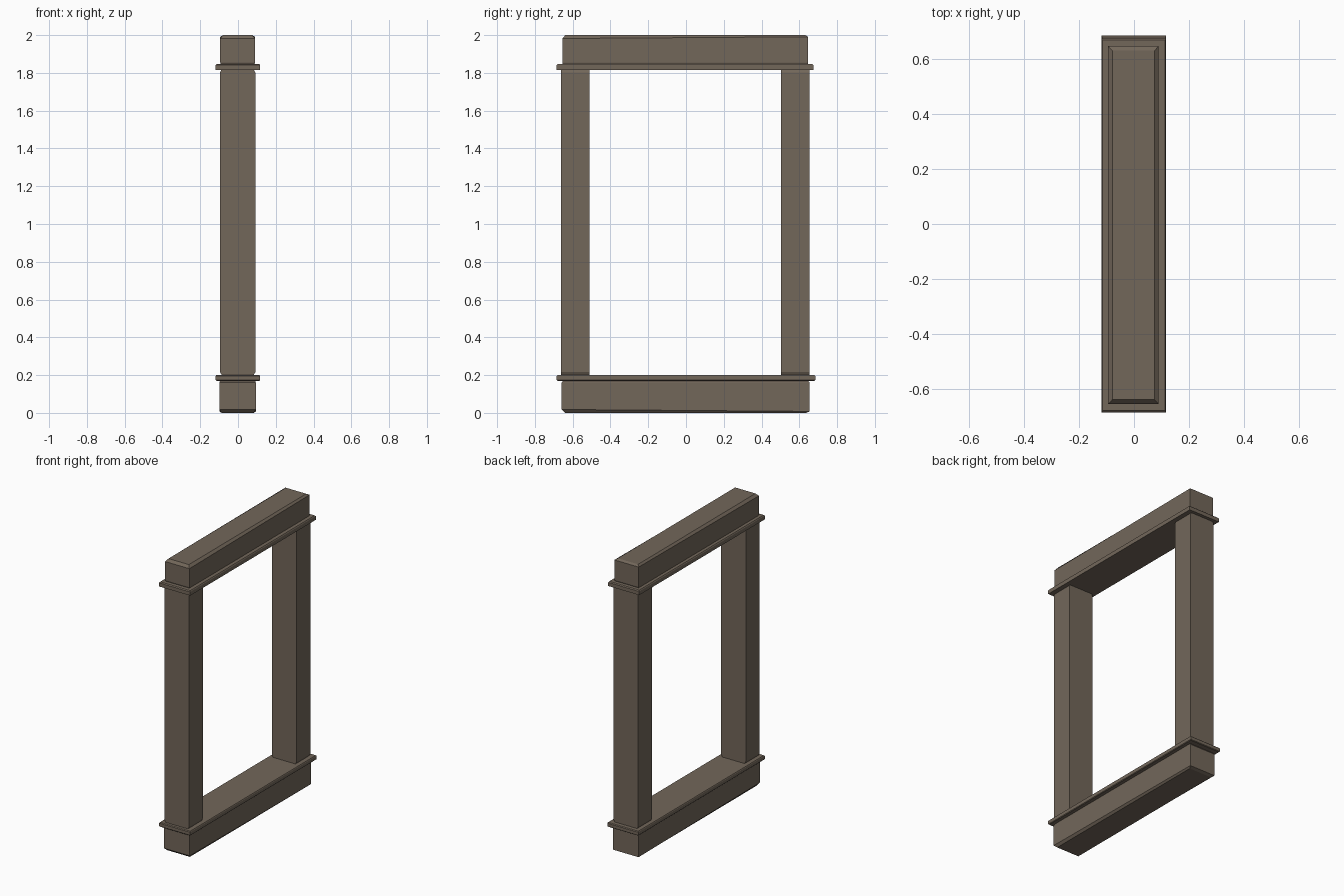
import bpy, bmesh

if "Cube" in bpy.data.objects:
    bpy.data.objects.remove(bpy.data.objects["Cube"], do_unlink=True)

wood = bpy.data.materials.new("weathered brown wood")
wood.use_nodes = True
colour = (0.17, 0.135, 0.102, 1)
wood.diffuse_color = colour
wood.node_tree.nodes["Principled BSDF"].inputs["Base Color"].default_value = colour


def stacked_block(name, x_range, y_range, levels):
    """Rectangular block lofted through (height, x inset, y inset) levels."""
    bm = bmesh.new()
    rings = []
    for z, dx, dy in levels:
        x0, x1 = x_range[0] + dx, x_range[1] - dx
        y0, y1 = y_range[0] + dy, y_range[1] - dy
        corners = ((x0, y0), (x1, y0), (x1, y1), (x0, y1))
        rings.append([bm.verts.new((x, y, z)) for x, y in corners])
    for low, high in zip(rings, rings[1:]):
        for i in range(4):
            j = (i + 1) % 4
            bm.faces.new((low[i], low[j], high[j], high[i]))
    bm.faces.new(rings[0][::-1])
    bm.faces.new(rings[-1])
    mesh = bpy.data.meshes.new(name)
    bm.to_mesh(mesh)
    bm.free()
    mesh.materials.append(wood)
    obj = bpy.data.objects.new(name, mesh)
    bpy.context.collection.objects.link(obj)
    return obj


# Beams with chamfered outer edges, slightly uneven like hewn timber
top_beam = stacked_block("top_beam", (-0.094, 0.09), (-0.655, 0.647),
                         [(1.82, 0.008, 0.012), (1.855, 0, 0), (1.982, 0, 0), (2.0, 0.015, 0.016)])
bottom_beam = stacked_block("bottom_beam", (-0.099, 0.095), (-0.659, 0.655),
                            [(0, 0.012, 0.02), (0.018, 0, 0), (0.16, 0, 0), (0.185, 0.012, 0.02)])
for v in top_beam.data.vertices:
    if 1.9 < v.co.z < 1.99 and v.co.y > 0:
        v.co.z += 0.009
for v in bottom_beam.data.vertices:
    if 0.01 < v.co.z < 0.05 and v.co.y > 0:
        v.co.z -= 0.01

# Thin projecting trim boards
stacked_block("top_trim", (-0.118, 0.117), (-0.685, 0.675),
              [(1.816, 0, 0), (1.841, 0, 0), (1.847, 0.004, 0.006)])
stacked_block("bottom_trim", (-0.118, 0.117), (-0.685, 0.685),
              [(0.17, 0.004, 0.004), (0.174, 0, 0), (0.195, 0, 0), (0.2, 0.003, 0.005)])

# Upright posts with tapered ends
for name, y_range in (("front_post", (-0.661, -0.512)), ("back_post", (0.503, 0.653))):
    stacked_block(name, (-0.095, 0.092), y_range,
                  [(0.198, 0.01, 0), (0.216, 0, 0), (1.802, 0, 0), (1.818, 0.008, 0)])
